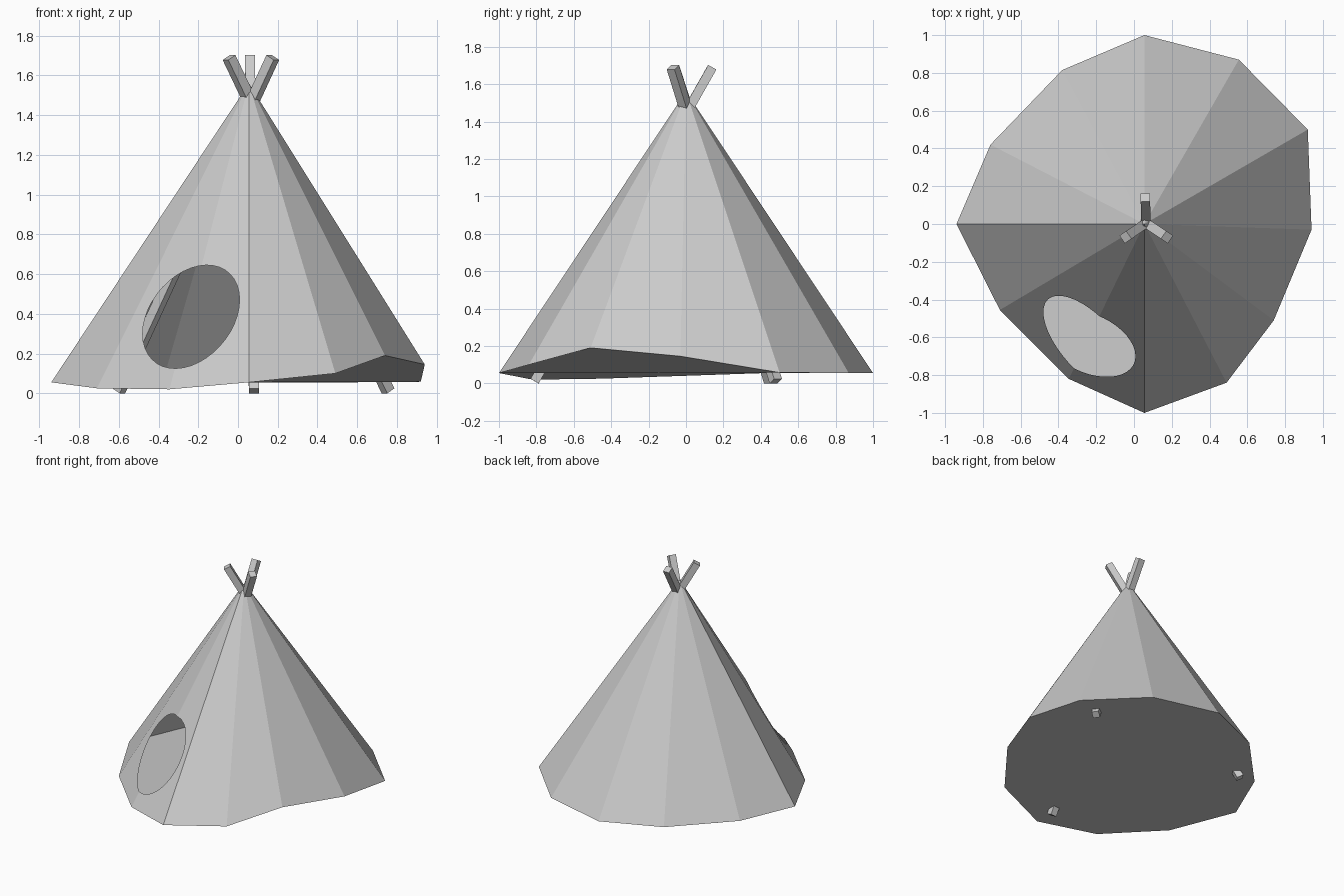
import bpy, bmesh, math
from mathutils import Vector

if "Cube" in bpy.data.objects:
    bpy.data.objects.remove(bpy.data.objects["Cube"])

APEX = Vector((0.055, 0.0, 1.56))
# Hem of the tent, counter-clockwise from above, starting at the left
RIM = [(-0.94, 0.0, 0.055), (-0.71, -0.455, 0.025), (-0.345, -0.82, 0.02),
       (0.055, -1.0, 0.055), (0.49, -0.84, 0.10), (0.74, -0.51, 0.19),
       (0.94, -0.03, 0.145), (0.92, 0.50, 0.058), (0.555, 0.87, 0.055),
       (0.055, 1.0, 0.055), (-0.38, 0.815, 0.055), (-0.76, 0.42, 0.055)]


def finish(bm, name):
    mesh = bpy.data.meshes.new(name)
    bm.to_mesh(mesh)
    bm.free()
    obj = bpy.data.objects.new(name, mesh)
    bpy.context.collection.objects.link(obj)
    return obj


# Canvas: twelve flat panels meeting at the peak
bm = bmesh.new()
top = bm.verts.new(APEX)
ring = [bm.verts.new(p) for p in RIM]
panels = [bm.faces.new((top, ring[i], ring[(i + 1) % 12])) for i in range(12)]

# Doorway: trim a slanted oval out of the two front-left panels
N = 40
PHI = math.asin(0.33)
oval = []
for i in range(N):
    t = 2 * math.pi * i / N
    oval.append(Vector((-0.236 + 0.244 * math.cos(t), 0,
                        0.385 + 0.26 * math.sin(t + PHI))))
inside = [panels[1], panels[2]]
for i in range(N):
    a, b = oval[i], oval[(i + 1) % N]
    d = b - a
    outward = Vector((d.z, 0, -d.x)).normalized()
    geom = set(inside)
    for f in inside:
        geom.update(f.verts)
        geom.update(f.edges)
    cut = bmesh.ops.bisect_plane(bm, geom=list(geom), dist=1e-6,
                                 plane_co=a, plane_no=outward)
    inside = [f for f in cut["geom"] if isinstance(f, bmesh.types.BMFace)
              and (f.calc_center_median() - a).dot(outward) < 0]
bmesh.ops.delete(bm, geom=inside, context='FACES')
finish(bm, "canvas")

# Ground sheet spanning the hem
bm = bmesh.new()
bm.faces.new([bm.verts.new(p) for p in RIM])
finish(bm, "ground_sheet")


# Square poles crossing at the peak
def pole(name, foot, tip, w=0.05):
    foot, tip = Vector(foot), Vector(tip)
    axis = (tip - foot).normalized()
    side = axis.cross(Vector((0, 0, 1))).normalized() * w / 2
    up = axis.cross(side)
    bm = bmesh.new()
    ends = [[bm.verts.new(c + side * s + up * u)
             for s, u in ((-1, -1), (1, -1), (1, 1), (-1, 1))]
            for c in (foot, tip)]
    bm.faces.new(ends[0])
    bm.faces.new(ends[1])
    for i in range(4):
        j = (i + 1) % 4
        bm.faces.new((ends[0][i], ends[0][j], ends[1][j], ends[1][i]))
    bmesh.ops.recalc_face_normals(bm, faces=bm.faces)
    finish(bm, name)


pole("front_pole", (0.08, -0.81, 0.012), (0.06, 0.14, 1.69))
pole("back_left_pole", (-0.60, 0.45, 0.012), (0.175, -0.07, 1.69))
pole("back_right_pole", (0.755, 0.48, 0.012), (-0.045, -0.07, 1.69))
